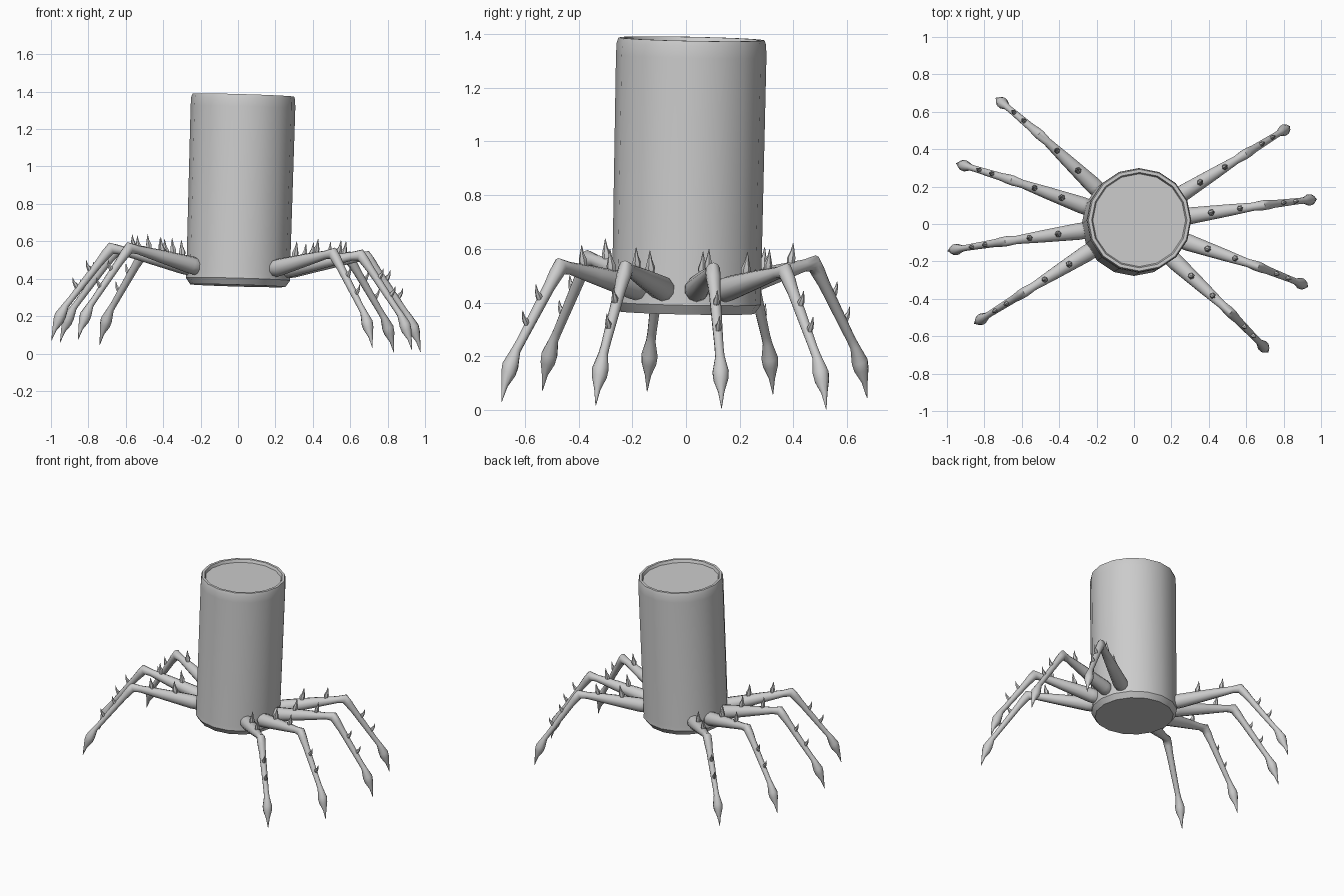
import bpy, bmesh, math
from mathutils import Matrix, Vector

if "Cube" in bpy.data.objects:
    bpy.data.objects.remove(bpy.data.objects["Cube"])

# Whole model leans slightly: tilt about a pivot near the leg roots
PIVOT = Vector((-0.003, -0.001, 0.30))
LEAN = Vector((0, 0, 1)).rotation_difference(Vector((0.029, 0.02, 1))).to_matrix().to_4x4()
TILT = Matrix.Translation(PIVOT) @ LEAN @ Matrix.Translation((0, 0, -0.302))


def sweep(bm, path, sides):
    """Tube in the XZ plane through (x, z, radius) points, mitred at bends."""
    pts = [Vector((x, 0, z)) for x, z, _ in path]
    rings = []
    for i, (p, (_, _, rad)) in enumerate(zip(pts, path)):
        a = (p - pts[i - 1]).normalized() if i else (pts[1] - p).normalized()
        b = (pts[i + 1] - p).normalized() if i < len(pts) - 1 else a
        t = (a + b).normalized()
        n = Vector((-t.z, 0, t.x)) / max(t.dot(a), 0.6)
        rings.append([bm.verts.new(p + rad * (n * math.cos(k * math.tau / sides)
                      + Vector((0, 1, 0)) * math.sin(k * math.tau / sides)))
                      for k in range(sides)])
    for r0, r1 in zip(rings, rings[1:]):
        for k in range(sides):
            j = (k + 1) % sides
            bm.faces.new((r0[k], r0[j], r1[j], r1[k]))
    bm.faces.new(rings[0])
    bm.faces.new(rings[-1])


def make_mesh(bm, name):
    bmesh.ops.recalc_face_normals(bm, faces=bm.faces)
    me = bpy.data.meshes.new(name)
    bm.to_mesh(me)
    bm.free()
    return me


def add(me, name, matrix, angle):
    ob = bpy.data.objects.new(name, me)
    bpy.context.collection.objects.link(ob)
    ob.matrix_world = matrix
    bpy.ops.object.select_all(action='DESELECT')
    ob.select_set(True)
    bpy.context.view_layer.objects.active = ob
    bpy.ops.object.shade_smooth_by_angle(angle=math.radians(angle))


# Cylindrical body: bevelled foot, thin rim and a recessed lid
SIDES = 16
profile = [(0.255, 0.365), (0.279, 0.40), (0.277, 0.43), (0.28, 1.32),
           (0.278, 1.365), (0.272, 1.384), (0.255, 1.384), (0.248, 1.365)]
bm = bmesh.new()
rings = [[bm.verts.new((r * math.cos(k * math.tau / SIDES), r * math.sin(k * math.tau / SIDES), z))
          for k in range(SIDES)] for r, z in profile]
for r0, r1 in zip(rings, rings[1:]):
    for k in range(SIDES):
        j = (k + 1) % SIDES
        bm.faces.new((r0[k], r0[j], r1[j], r1[k]))
bm.faces.new(rings[0])
bm.faces.new(rings[-1])
add(make_mesh(bm, "body"), "body", TILT, 35)

# One leg: thick thigh, swollen knee, thin shin and a bulbed claw
bm = bmesh.new()
sweep(bm, [(0.235, 0.452, 0.030), (0.25, 0.455, 0.045), (0.30, 0.465, 0.047),
           (0.50, 0.507, 0.034), (0.64, 0.535, 0.023), (0.69, 0.543, 0.028),
           (0.715, 0.512, 0.027), (0.75, 0.466, 0.022), (0.90, 0.262, 0.017),
           (0.925, 0.23, 0.018), (0.953, 0.175, 0.031), (0.963, 0.145, 0.028),
           (0.982, 0.10, 0.012), (0.997, 0.04, 0.001)], 10)
# Thorns on the thigh and shin: (x, z, height, radius, lean)
for x, z, h, r, lean in [(0.41, 0.515, 0.09, 0.018, 0.012), (0.565, 0.54, 0.08, 0.016, 0.012),
                         (0.798, 0.415, 0.06, 0.013, 0.024), (0.868, 0.325, 0.055, 0.012, 0.024)]:
    sweep(bm, [(x, z, r * 0.8), (x + lean * 0.3, z + h * 0.3, r),
               (x + lean * 0.8, z + h * 0.6, r * 0.5), (x + lean, z + h, 0.001)], 6)
leg = make_mesh(bm, "leg")

# Four legs on each side
for side, turn in (("right", 0), ("left", 180)):
    for i, ang in enumerate((-43, -19.3, 8, 32)):
        spin = Matrix.Rotation(math.radians(ang + turn), 4, 'Z')
        add(leg, f"{side}_leg_{i + 1}", TILT @ spin, 50)
